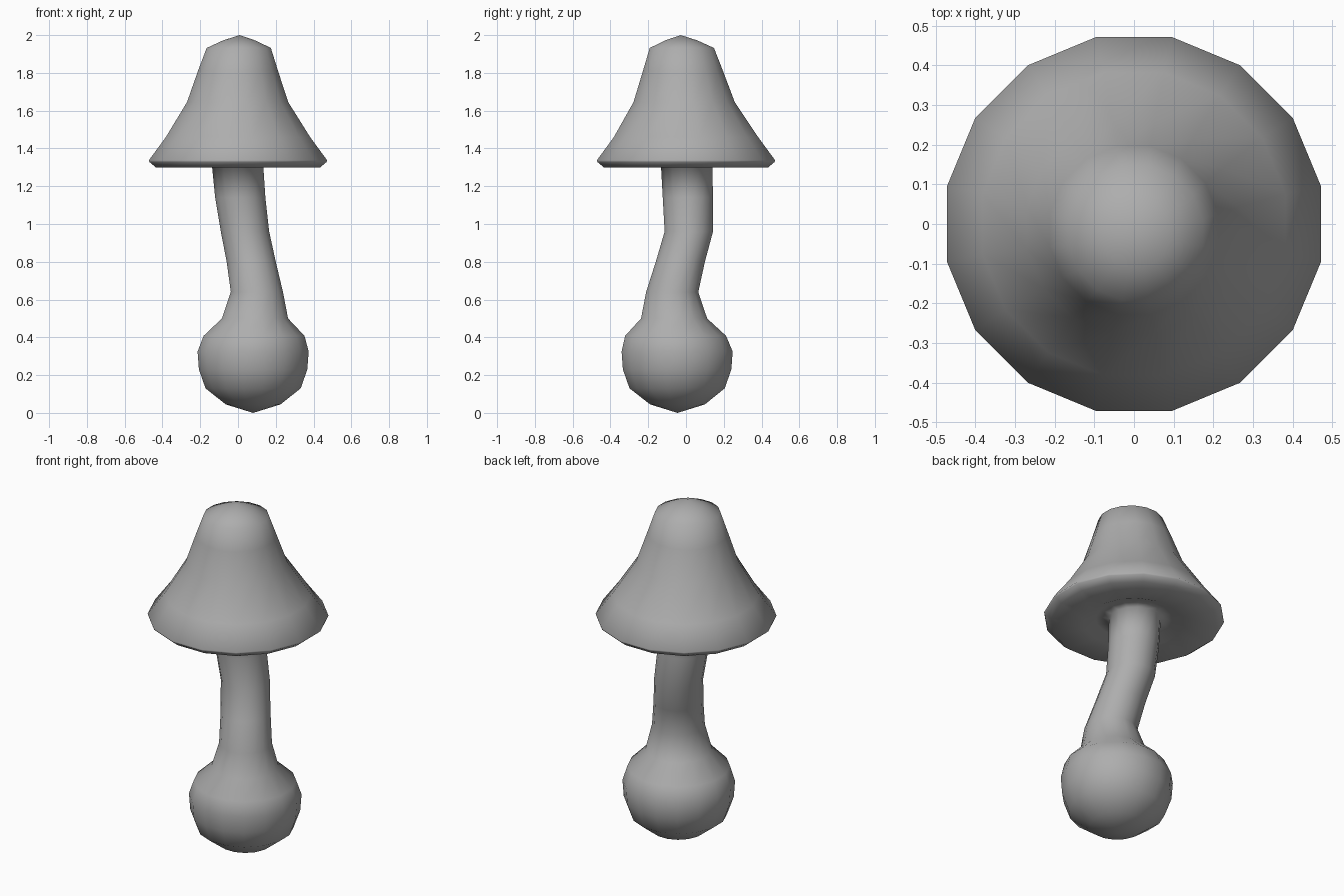
import bpy, bmesh
from math import pi, cos, sin

SIDES = 16

cube = bpy.data.objects.get("Cube")
if cube:
    bpy.data.objects.remove(cube, do_unlink=True)

COLOUR = (0.42, 0.42, 0.42, 1)
grey = bpy.data.materials.new("mid_grey")
grey.use_nodes = True
grey.diffuse_color = COLOUR
grey.node_tree.nodes["Principled BSDF"].inputs["Base Color"].default_value = COLOUR


def loft(name, rings):
    """Skin a stack of (x, y, z, radius) rings; radius 0 is a pole."""
    bm = bmesh.new()
    loops = []
    for x, y, z, r in rings:
        if r == 0:
            loops.append([bm.verts.new((x, y, z))] * SIDES)
        else:
            r /= cos(pi / SIDES)
            angles = [(i + 0.5) * 2 * pi / SIDES for i in range(SIDES)]
            loops.append([bm.verts.new((x + r * cos(a), y + r * sin(a), z)) for a in angles])
    for low, high in zip(loops, loops[1:]):
        for i in range(SIDES):
            j = (i + 1) % SIDES
            corners = dict.fromkeys((low[i], low[j], high[j], high[i]))
            bm.faces.new(list(corners))
    bmesh.ops.recalc_face_normals(bm, faces=bm.faces)
    for face in bm.faces:
        face.smooth = True
    mesh = bpy.data.meshes.new(name)
    bm.to_mesh(mesh)
    bm.free()
    mesh.materials.append(grey)
    obj = bpy.data.objects.new(name, mesh)
    bpy.context.collection.objects.link(obj)


# Round bulb at the foot
bulb = [
    (0.08, -0.045, 0.00, 0),
    (0.08, -0.045, 0.045, 0.145),
    (0.08, -0.047, 0.13, 0.252),
    (0.08, -0.047, 0.23, 0.287),
    (0.08, -0.047, 0.325, 0.294),
    (0.085, -0.055, 0.408, 0.267),
]

# Bent stem
stem = [
    (0.09, -0.063, 0.50, 0.175),
    (0.10, -0.073, 0.64, 0.138),
    (0.07, -0.03, 0.80, 0.13),
    (0.037, 0.015, 0.96, 0.128),
    (0.012, 0.01, 1.14, 0.133),
    (-0.003, 0.003, 1.32, 0.136),
]

# Flared cap: recessed underside, thin rim, domed crown
cap = [
    (0, 0, 1.325, 0.20),
    (0, 0, 1.30, 0.26),
    (0, 0, 1.30, 0.435),
    (0, 0, 1.328, 0.469),
    (0, 0, 1.337, 0.472),
    (0, 0, 1.46, 0.382),
    (-0.002, -0.01, 1.645, 0.268),
    (0, -0.016, 1.81, 0.212),
    (0.004, -0.022, 1.932, 0.17),
    (0.006, -0.025, 1.972, 0.085),
    (0.008, -0.028, 2.00, 0),
]

loft("mushroom", bulb + stem + cap)
